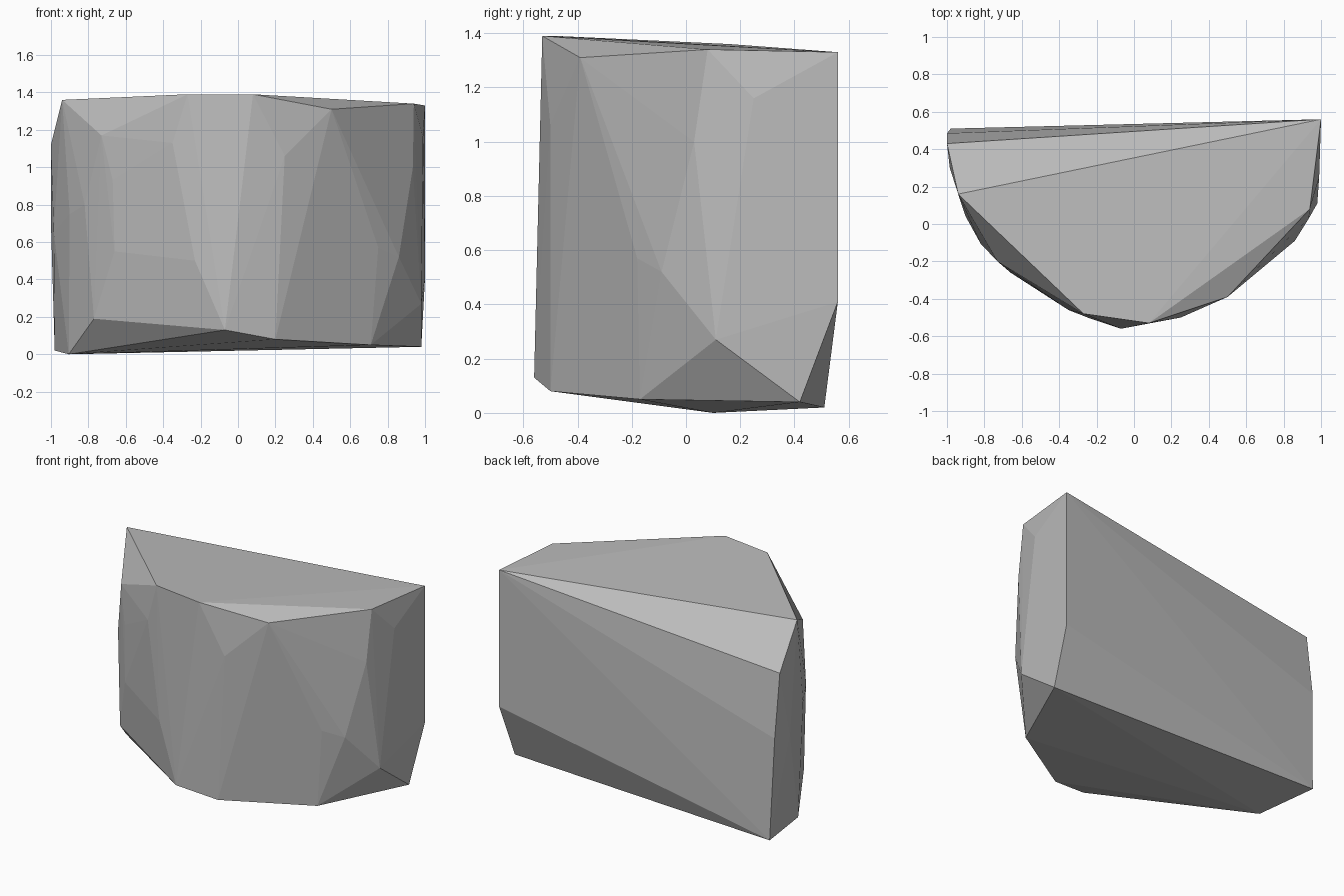
import bpy
import bmesh

default_cube = bpy.data.objects.get("Cube")
if default_cube:
    bpy.data.objects.remove(default_cube, do_unlink=True)


def make_material(name, color):
    material = bpy.data.materials.new(name)
    material.use_nodes = True
    material.diffuse_color = color
    shader = material.node_tree.nodes["Principled BSDF"]
    shader.inputs["Base Color"].default_value = color
    shader.inputs["Roughness"].default_value = 0.9
    return material


def make_faceted_stone(name, corners, material):
    """Wrap the corner points in a tight convex shell with flat facets."""
    shell = bmesh.new()
    for corner in corners:
        shell.verts.new(corner)
    bmesh.ops.convex_hull(shell, input=shell.verts[:])
    loose = [vert for vert in shell.verts if not vert.link_faces]
    bmesh.ops.delete(shell, geom=loose, context='VERTS')
    bmesh.ops.recalc_face_normals(shell, faces=shell.faces[:])
    mesh = bpy.data.meshes.new(name)
    shell.to_mesh(mesh)
    shell.free()
    mesh.materials.append(material)
    stone = bpy.data.objects.new(name, mesh)
    bpy.context.collection.objects.link(stone)
    return stone


# Sloping top rim
top_rim = [
    (1, .56, 1.33), (.94, .08, 1.34), (.5, -.39, 1.31),
    (.08, -.53, 1.39), (-.27, -.48, 1.39), (-.94, .16, 1.36),
]
# Split back wall
back_wall = [
    (1, .56, .41), (-1, .43, 1.12), (-1, .485, .7), (-.98, .51, .02),
]
# Chipped underside
bottom_rim = [
    (.98, .42, .04), (.71, -.17, .05), (.2, -.5, .08),
    (-.07, -.56, .13), (-.77, -.155, .19), (-.905, .1, 0),
]
# Rounded front and flanks
right_flank = [
    (.99, .25, 1.16), (.935, .03, 1), (.98, .11, .27),
    (.86, -.09, .52), (.75, -.18, .57),
]
front_bulge = [
    (.25, -.5, 1.06), (-.35, -.46, 1.13), (-.23, -.507, .5),
]
left_flank = [
    (-.73, -.2, 1.17), (-.67, -.25, .93), (-.66, -.26, .55),
    (-.82, -.105, .8), (-.9, .04, .75), (-.985, .3, .65),
]

stone_grey = make_material("stone grey", (.5, .5, .5, 1))
make_faceted_stone(
    "split_boulder",
    top_rim + back_wall + bottom_rim + right_flank + front_bulge + left_flank,
    stone_grey,
)
